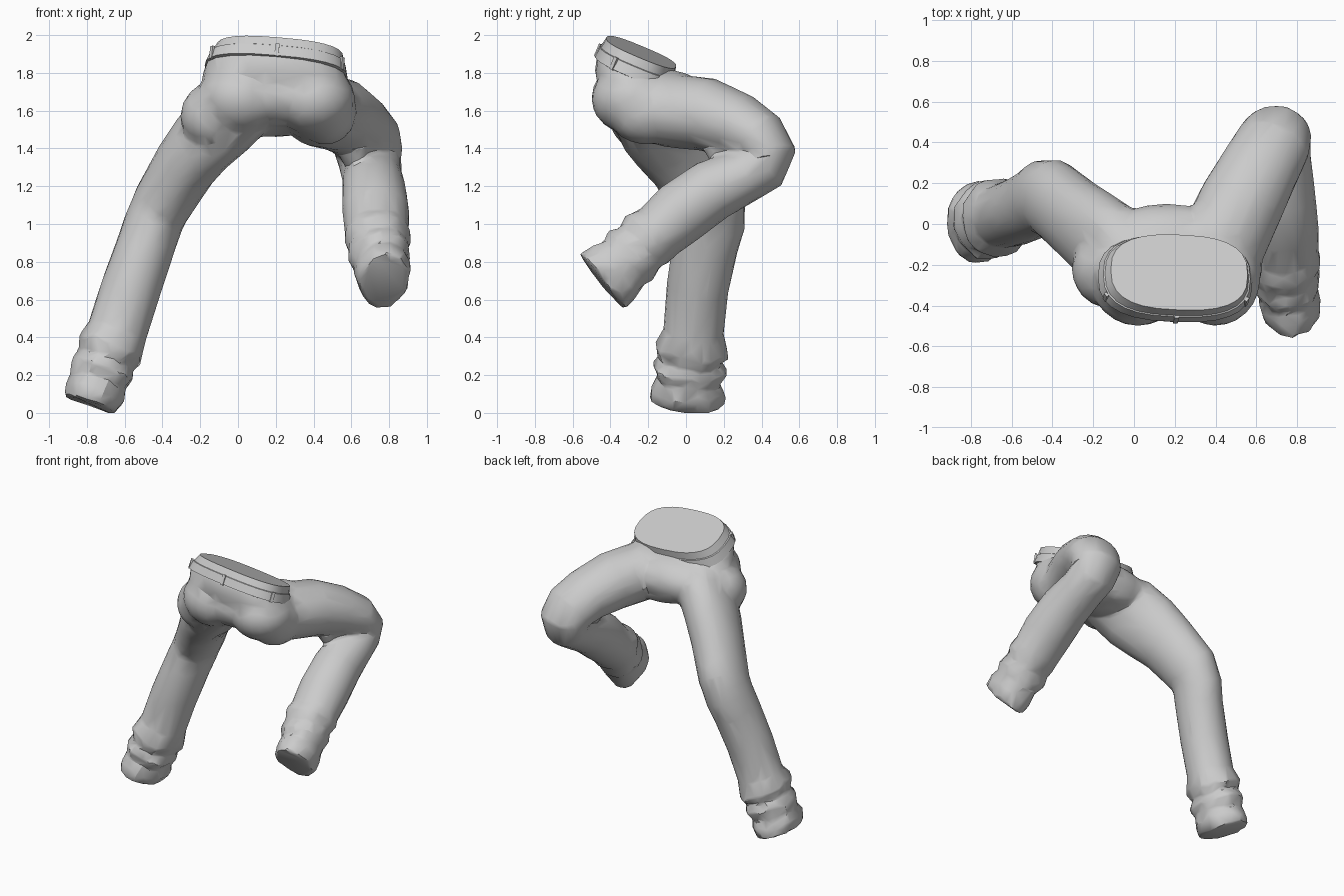
import bpy, bmesh, math, random
from mathutils import Vector, Matrix

random.seed(4)
cube = bpy.data.objects.get("Cube")
if cube:
    bpy.data.objects.remove(cube)

# one fabric colour
cloth = bpy.data.materials.new("grey cloth")
cloth.use_nodes = True
cloth.diffuse_color = (0.6, 0.6, 0.6, 1)
cloth.node_tree.nodes["Principled BSDF"].inputs["Base Color"].default_value = (0.6, 0.6, 0.6, 1)
cloth.node_tree.nodes["Principled BSDF"].inputs["Roughness"].default_value = 0.8


def finish(obj, angle):
    bpy.ops.object.select_all(action="DESELECT")
    obj.select_set(True)
    bpy.context.view_layer.objects.active = obj
    bpy.ops.object.shade_smooth_by_angle(angle=math.radians(angle))


def make_object(name, bm):
    bmesh.ops.recalc_face_normals(bm, faces=bm.faces)
    mesh = bpy.data.meshes.new(name)
    bm.to_mesh(mesh)
    bm.free()
    mesh.materials.append(cloth)
    obj = bpy.data.objects.new(name, mesh)
    bpy.context.collection.objects.link(obj)
    return obj


def loft(bm, stations, sides=20, normal=None, power=1.0, rough_from=99, rough=0.0):
    """Skin rings of (centre, half width, half depth) and cap both ends."""
    centres = [Vector(s[0]) for s in stations]
    rings = []
    for i, (_, wide, deep) in enumerate(stations):
        a, b = centres[max(i - 1, 0)], centres[min(i + 1, len(centres) - 1)]
        along = Vector(normal).normalized() if normal else (b - a).normalized()
        side = (Vector((1, 0, 0)) - along * along.x).normalized()
        depth = along.cross(side)
        ring = []
        for k in range(sides):
            t = math.tau * k / sides
            c, s = math.cos(t), math.sin(t)
            p = centres[i] + side * wide * math.copysign(abs(c) ** power, c) \
                + depth * deep * math.copysign(abs(s) ** power, s)
            if i >= rough_from:
                p += along * random.uniform(-rough, rough) + (p - centres[i]) * random.uniform(-rough, rough) * 3
            ring.append(bm.verts.new(p))
        rings.append(ring)
    for lower, upper in zip(rings, rings[1:]):
        for k in range(sides):
            j = (k + 1) % sides
            bm.faces.new((lower[k], lower[j], upper[j], upper[k]))
    for ring in (rings[0], rings[-1]):
        bm.faces.new(ring)


def bulge(bm, centre, size):
    matrix = Matrix.Translation(centre) @ Matrix.Diagonal((*size, 1))
    bmesh.ops.create_uvsphere(bm, u_segments=24, v_segments=16, radius=1, matrix=matrix)


# hips and the two bent legs, later fused into one garment
WAIST_UP = (0.1, 0.42, 1)
hips = [((0.21, -0.255, 1.86), 0.34, 0.195), ((0.2, -0.265, 1.8), 0.38, 0.225),
        ((0.2, -0.23, 1.7), 0.40, 0.275), ((0.2, -0.2, 1.63), 0.38, 0.29),
        ((0.21, -0.2, 1.57), 0.28, 0.25), ((0.23, -0.2, 1.54), 0.16, 0.16)]
right_leg = [((0.06, -0.24, 1.66), 0.18, 0.2), ((-0.08, -0.13, 1.545), 0.185, 0.25),
             ((-0.19, -0.05, 1.43), 0.175, 0.24), ((-0.28, 0.025, 1.31), 0.168, 0.215),
             ((-0.4, 0.125, 1.11), 0.16, 0.2), ((-0.45, 0.13, 1.0), 0.155, 0.185),
             ((-0.49, 0.1, 0.88), 0.155, 0.175), ((-0.57, 0.06, 0.65), 0.16, 0.165),
             ((-0.64, 0.04, 0.43), 0.16, 0.16), ((-0.675, 0.03, 0.34), 0.18, 0.205),
             ((-0.70, 0.02, 0.28), 0.15, 0.165), ((-0.72, 0.02, 0.23), 0.178, 0.205),
             ((-0.74, 0.01, 0.17), 0.15, 0.165), ((-0.755, 0.01, 0.12), 0.168, 0.2),
             ((-0.78, 0.0, 0.05), 0.145, 0.2)]
left_leg = [((0.39, -0.24, 1.63), 0.18, 0.18), ((0.44, -0.08, 1.6), 0.215, 0.195),
            ((0.53, 0.11, 1.58), 0.21, 0.195), ((0.62, 0.28, 1.52), 0.195, 0.172),
            ((0.68, 0.39, 1.45), 0.188, 0.155), ((0.695, 0.43, 1.38), 0.178, 0.155),
            ((0.70, 0.4, 1.31), 0.165, 0.15), ((0.71, 0.3, 1.25), 0.16, 0.145),
            ((0.72, 0.14, 1.18), 0.17, 0.165), ((0.73, -0.03, 1.06), 0.178, 0.17),
            ((0.735, -0.15, 0.955), 0.17, 0.155), ((0.74, -0.2, 0.92), 0.178, 0.172),
            ((0.745, -0.24, 0.88), 0.155, 0.15), ((0.75, -0.29, 0.83), 0.167, 0.178),
            ((0.755, -0.33, 0.79), 0.14, 0.155), ((0.765, -0.38, 0.75), 0.148, 0.182),
            ((0.775, -0.44, 0.7), 0.135, 0.188)]

bm = bmesh.new()
loft(bm, hips, normal=WAIST_UP, power=0.85)
loft(bm, right_leg, rough_from=9, rough=0.018)
loft(bm, left_leg, rough_from=11, rough=0.018)
# buttocks and the seat between them
bulge(bm, (0.02, -0.27, 1.67), (0.235, 0.23, 0.2))
bulge(bm, (0.4, -0.27, 1.66), (0.22, 0.23, 0.19))
bulge(bm, (0.21, -0.26, 1.68), (0.26, 0.22, 0.17))
# lap, hip joints and inner knee fold
bulge(bm, (0.16, -0.12, 1.63), (0.36, 0.22, 0.17))
bulge(bm, (0.41, -0.1, 1.62), (0.2, 0.24, 0.195))
bulge(bm, (0.46, -0.2, 1.6), (0.17, 0.22, 0.18))
bulge(bm, (-0.13, -0.22, 1.57), (0.175, 0.19, 0.18))
bulge(bm, (0.62, 0.24, 1.4), (0.09, 0.14, 0.11))
garment = make_object("trouser_body", bm)

# fuse, relax and reduce to a crumpled low-poly cloth surface
fuse = garment.modifiers.new("fuse", "REMESH")
fuse.mode = "VOXEL"
fuse.voxel_size = 0.014
relax = garment.modifiers.new("relax", "SMOOTH")
relax.factor, relax.iterations = 0.5, 9
reduce = garment.modifiers.new("reduce", "DECIMATE")
reduce.ratio = 0.035
graph = bpy.context.evaluated_depsgraph_get()
fused = bpy.data.meshes.new_from_object(garment.evaluated_get(graph))
garment.modifiers.clear()
garment.data = fused
if not fused.materials:
    fused.materials.append(cloth)
finish(garment, 30)

# waistband: flat-topped closed band with a slightly proud lower edge
bm = bmesh.new()
loft(bm, [((0.222, -0.237, 1.91), 0.337, 0.2), ((0.21, -0.255, 1.865), 0.354, 0.21),
          ((0.21, -0.256, 1.862), 0.362, 0.216), ((0.202, -0.27, 1.805), 0.38, 0.228),
          ((0.202, -0.271, 1.802), 0.36, 0.21)],
     sides=28, normal=WAIST_UP, power=0.75)
finish(make_object("waistband", bm), 30)

# belt loops around the back and sides of the band
up = Vector(WAIST_UP).normalized()
side = (Vector((1, 0, 0)) - up * up.x).normalized()
depth = up.cross(side)
for n, degrees in enumerate((205, 270, 335)):
    t = math.radians(degrees)
    c, s = math.cos(t), math.sin(t)
    out = (side * c / 0.372 + depth * s / 0.223).normalized()
    spot = Vector((0.206, -0.262, 1.834)) + side * 0.372 * math.copysign(abs(c) ** 0.75, c) \
        + depth * 0.223 * math.copysign(abs(s) ** 0.75, s)
    bm = bmesh.new()
    bmesh.ops.create_cube(bm, size=1)
    for v in bm.verts:
        v.co = spot + out * v.co.x * 0.014 + up.cross(out) * v.co.y * 0.022 + up * v.co.z * 0.07
    make_object("belt_loop_%d" % (n + 1), bm)
